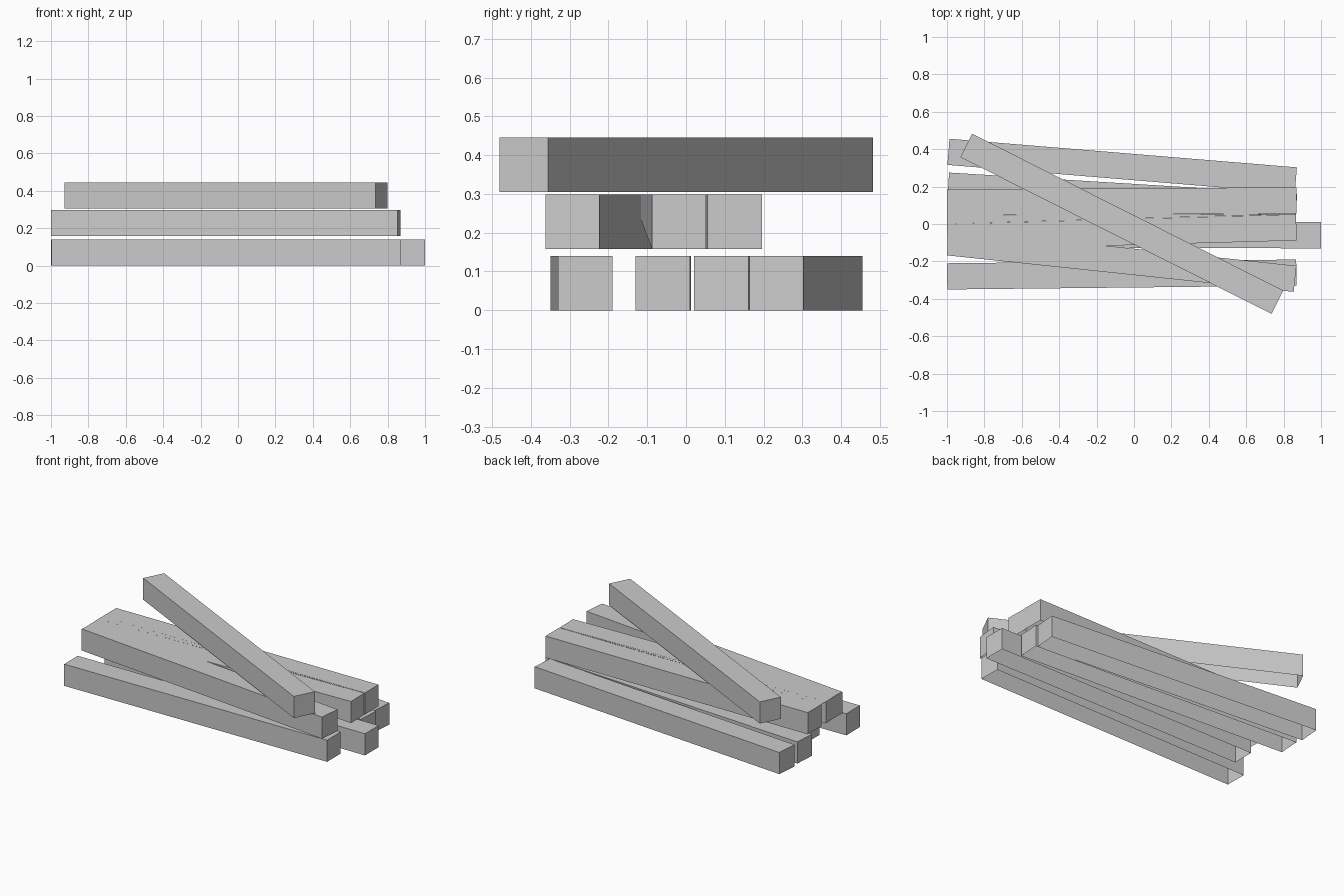
import bpy, bmesh
from math import atan2, hypot
from mathutils import Vector

if "Cube" in bpy.data.objects:
    bpy.data.objects.remove(bpy.data.objects["Cube"])

W = 0.14  # square timber section


def beam(name, start, end, z, half_side=False):
    """Square beam, open underneath, between two end-face centres at height z."""
    a, b = Vector((*start, z)), Vector((*end, z))
    side = (b - a).cross(Vector((0, 0, 1))).normalized() * W / 2   # towards -y
    up = Vector((0, 0, W))
    bm = bmesh.new()
    # end rings: lower -y, upper -y, upper +y, lower +y
    ring0, ring1 = ([bm.verts.new(p + o) for o in (side, side + up, up - side, -side)]
                    for p in (a, b))
    for i in range(3):
        quad = [ring0[i], ring1[i], ring1[i + 1], ring0[i + 1]]
        # one beam has only the upper triangle of its -y side
        bm.faces.new(quad[1:] if half_side and i == 0 else quad)
    bm.faces.new(ring0)
    bm.faces.new(ring1[::-1])
    finish(name, bm)


def finish(name, bm):
    bmesh.ops.recalc_face_normals(bm, faces=bm.faces)
    me = bpy.data.meshes.new(name)
    bm.to_mesh(me)
    bm.free()
    bpy.context.collection.objects.link(bpy.data.objects.new(name, me))


# Layers of the stack: base height and end centres of each beam
layers = {
    "bottom_beam": (0.0, [
        ((-0.992, 0.386), (0.865, 0.233)),
        ((-0.993, 0.205), (0.868, 0.091)),
        ((-0.867, -0.057), (0.999, -0.060)),
        ((-0.999, -0.280), (0.868, -0.260)),
    ]),
    "middle_beam": (0.158, [
        ((-1.0, 0.115), (0.868, 0.126)),
        ((-0.998, -0.070), (0.868, -0.018)),
        ((-0.993, -0.098), (0.861, -0.293)),
    ]),
    "top_beam": (0.305, [
        ((-0.897, 0.420), (0.767, -0.418)),
    ]),
}

for name, (z, beams) in layers.items():
    for i, (a, b) in enumerate(beams):
        beam(f"{name}_{i + 1}", a, b, z, name == "middle_beam" and i == 1)

# Thin wedge closing the gap on top of the middle layer
bm = bmesh.new()
bm.faces.new([bm.verts.new(p) for p in
              ((-1.0, 0.0, 0.298), (0.866, 0.054, 0.298), (-1.0, 0.045, 0.298))])
finish("gap_cover", bm)
